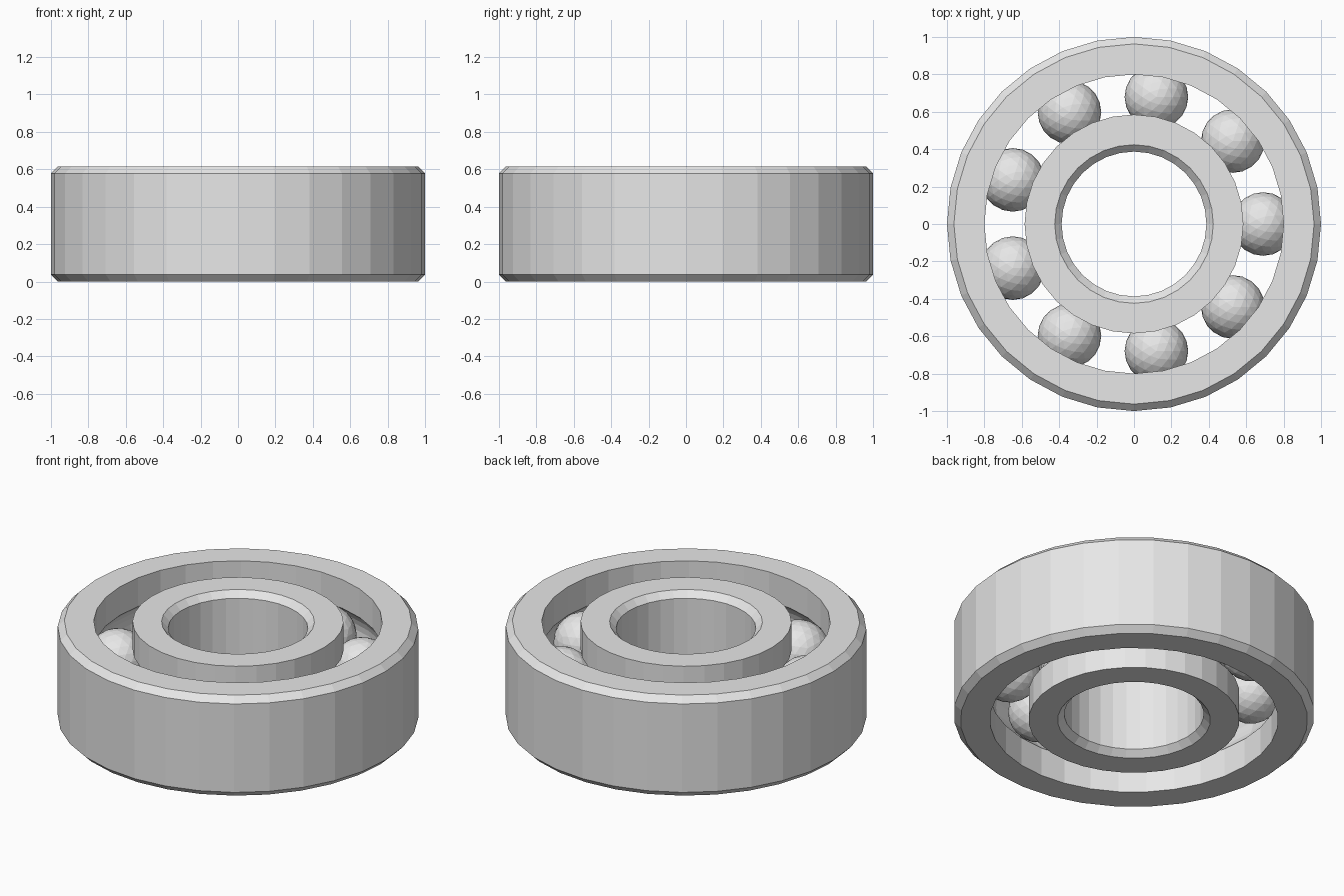
import bpy
import bmesh
from math import sin, cos, pi, asin

old = bpy.data.objects.get("Cube")
if old:
    bpy.data.objects.remove(old, do_unlink=True)

HEIGHT = 0.615
MID = HEIGHT / 2
SIDES = 32
CHAMFER = 0.037
PITCH = 0.69          # radius of the circle of ball centres
BALL = 0.17
GROOVE = 0.172
BALLS = 9

steel = bpy.data.materials.new("steel grey")
steel.use_nodes = True
grey = (0.8, 0.8, 0.8, 1)
steel.diffuse_color = grey
steel.node_tree.nodes["Principled BSDF"].inputs["Base Color"].default_value = grey


def finish(bm, name):
    bmesh.ops.recalc_face_normals(bm, faces=bm.faces)
    mesh = bpy.data.meshes.new(name)
    bm.to_mesh(mesh)
    bm.free()
    mesh.materials.append(steel)
    obj = bpy.data.objects.new(name, mesh)
    bpy.context.collection.objects.link(obj)
    return obj


def ring(name, race, plain, steps=8):
    """Lathe a ring: grooved wall at radius race, chamfered wall at radius plain."""
    side = 1 if race > PITCH else -1
    half = asin(min(1, (GROOVE**2 - (race - PITCH)**2)**0.5 / GROOVE))
    profile = [(race, 0)]
    for i in range(steps + 1):
        a = -half + 2 * half * i / steps
        profile.append((PITCH + side * GROOVE * cos(a), MID + GROOVE * sin(a)))
    edge = plain - side * CHAMFER
    profile += [(race, HEIGHT), (edge, HEIGHT), (plain, HEIGHT - CHAMFER),
                (plain, CHAMFER), (edge, 0)]

    bm = bmesh.new()
    loops = []
    for k in range(SIDES):
        t = 2 * pi * k / SIDES
        loops.append([bm.verts.new((r * cos(t), r * sin(t), z)) for r, z in profile])
    n = len(profile)
    for k in range(SIDES):
        a, b = loops[k], loops[(k + 1) % SIDES]
        for i in range(n):
            j = (i + 1) % n
            bm.faces.new((a[i], b[i], b[j], a[j]))
    return finish(bm, name)


# Races
ring("outer_ring", 0.80, 1.0)
ring("inner_ring", 0.585, 0.387)

# Faceted balls sharing one mesh shape
for k in range(BALLS):
    t = 2 * pi * k / BALLS
    bm = bmesh.new()
    bmesh.ops.create_icosphere(bm, subdivisions=3, radius=BALL)
    ball = finish(bm, f"ball_{k + 1}")
    ball.location = (PITCH * cos(t), PITCH * sin(t), MID)
